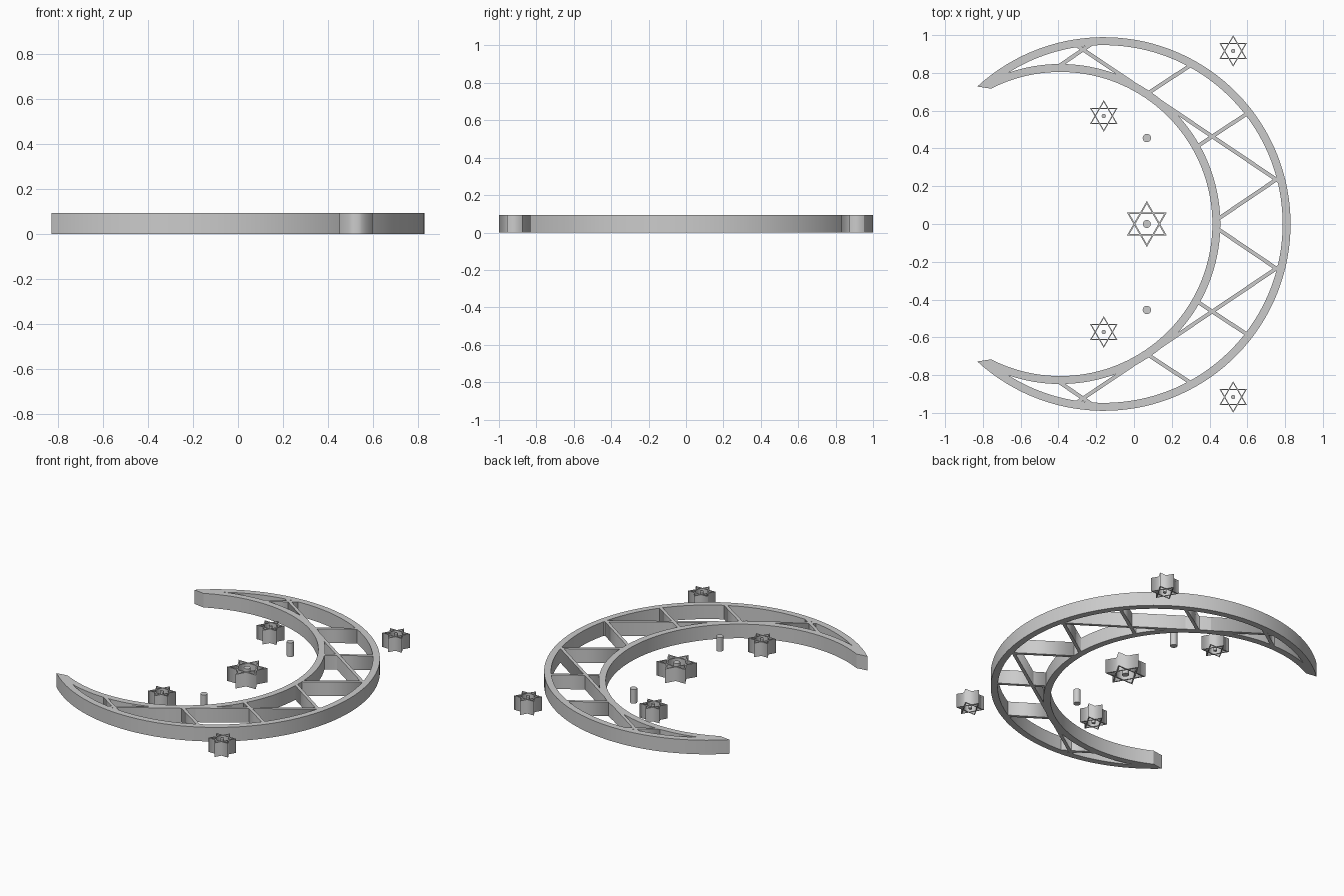
import bpy
from math import sin, cos, pi, atan2, sqrt, radians

if "Cube" in bpy.data.objects:
    bpy.data.objects.remove(bpy.data.objects["Cube"])

H = 0.094                     # common thickness
CO, RO = -0.16, 0.989         # outer circle of the crescent: centre x, radius
CI, RI = -0.39, 0.805         # inner circle
BAND = 0.042                  # rim width


def plate(name, loops, angle=None):
    """Extruded flat plate; nested loops become holes."""
    cu = bpy.data.curves.new(name, 'CURVE')
    cu.dimensions = '2D'
    cu.fill_mode = 'BOTH'
    cu.extrude = H / 2
    for pts in loops:
        sp = cu.splines.new('POLY')
        sp.points.add(len(pts) - 1)
        for p, (x, y) in zip(sp.points, pts):
            p.co = (x, y, 0, 1)
        sp.use_cyclic_u = True
    ob = bpy.data.objects.new(name, cu)
    bpy.context.collection.objects.link(ob)
    ob.location.z = H / 2
    bpy.ops.object.select_all(action='DESELECT')
    ob.select_set(True)
    bpy.context.view_layer.objects.active = ob
    bpy.ops.object.convert(target='MESH')
    ob = bpy.context.view_layer.objects.active
    # weld caps to sides
    bpy.ops.object.mode_set(mode='EDIT')
    bpy.ops.mesh.select_all(action='SELECT')
    bpy.ops.mesh.remove_doubles(threshold=0.0001)
    bpy.ops.mesh.normals_make_consistent(inside=False)
    bpy.ops.object.mode_set(mode='OBJECT')
    if angle:
        bpy.ops.object.shade_smooth_by_angle(angle=radians(angle))
    return ob


def arc(cx, r, a0, a1, n=96):
    return [(cx + r * cos(a0 + (a1 - a0) * i / n), r * sin(a0 + (a1 - a0) * i / n))
            for i in range(n + 1)]


# crescent rim with one crescent-shaped window
a_out = atan2(0.728, -0.67)
a_in = atan2(0.717, -0.367)
outline = arc(CO, RO, a_out, -a_out) + arc(CI, RI, -a_in, a_in)
ro, ri = RO - BAND, RI + BAND
xi = (ro**2 - CO**2 - ri**2 + CI**2) / (2 * (CI - CO)) * -1
xi = -abs(xi)                 # where the two window arcs meet
yi = sqrt(ro**2 - (xi - CO)**2)
b_out, b_in = atan2(yi, xi - CO), atan2(yi, xi - CI)
window = arc(CO, ro, b_out, -b_out) + arc(CI, ri, -b_in, b_in)[1:-1]
plate("crescent_rim", [outline, window], 30)

# lattice struts, mirrored front to back
struts = [((-0.32, 0.957), (0.775, 0.221)), ((-0.40, 0.835), (-0.22, 0.956)),
          ((0.07, 0.69), (0.31, 0.847)), ((0.333, 0.41), (0.607, 0.59)),
          ((0.435, 0.02), (0.775, 0.25))]
for i, ((x0, y0), (x1, y1)) in enumerate(struts):
    L = sqrt((x1 - x0)**2 + (y1 - y0)**2)
    nx, ny = -(y1 - y0) / L * 0.01, (x1 - x0) / L * 0.01
    quad = [(x0 + nx, y0 + ny), (x1 + nx, y1 + ny), (x1 - nx, y1 - ny), (x0 - nx, y0 - ny)]
    for s in (1, -1):
        plate(f"strut_{i}_{'back' if s > 0 else 'front'}", [[(x, s * y) for x, y in quad]])


def peg(name, x, y, r):
    bpy.ops.mesh.primitive_cylinder_add(vertices=32, radius=r, depth=H, location=(x, y, H / 2))
    bpy.context.object.name = name
    bpy.ops.object.shade_smooth_by_angle(angle=radians(30))


def star(name, x, y, r, wall, hub):
    """Six-pointed star from two open triangle frames and a central peg."""
    for k, a in (("up", pi / 2), ("down", -pi / 2)):
        plate(f"{name}_{k}", [[(x + q * cos(a + j * 2 * pi / 3), y + q * sin(a + j * 2 * pi / 3))
                               for j in range(3)] for q in (r, r - 2 * wall)])
    peg(name + "_hub", x, y, hub)


# stars and loose pegs
star("large_star", 0.068, 0, 0.122, 0.008, 0.021)
for s, side in ((1, "back"), (-1, "front")):
    star("inner_star_" + side, -0.16, s * 0.572, 0.084, 0.0055, 0.011)
    star("outer_star_" + side, 0.525, s * 0.916, 0.084, 0.0055, 0.011)
    peg("peg_" + side, 0.068, s * 0.455, 0.022)
